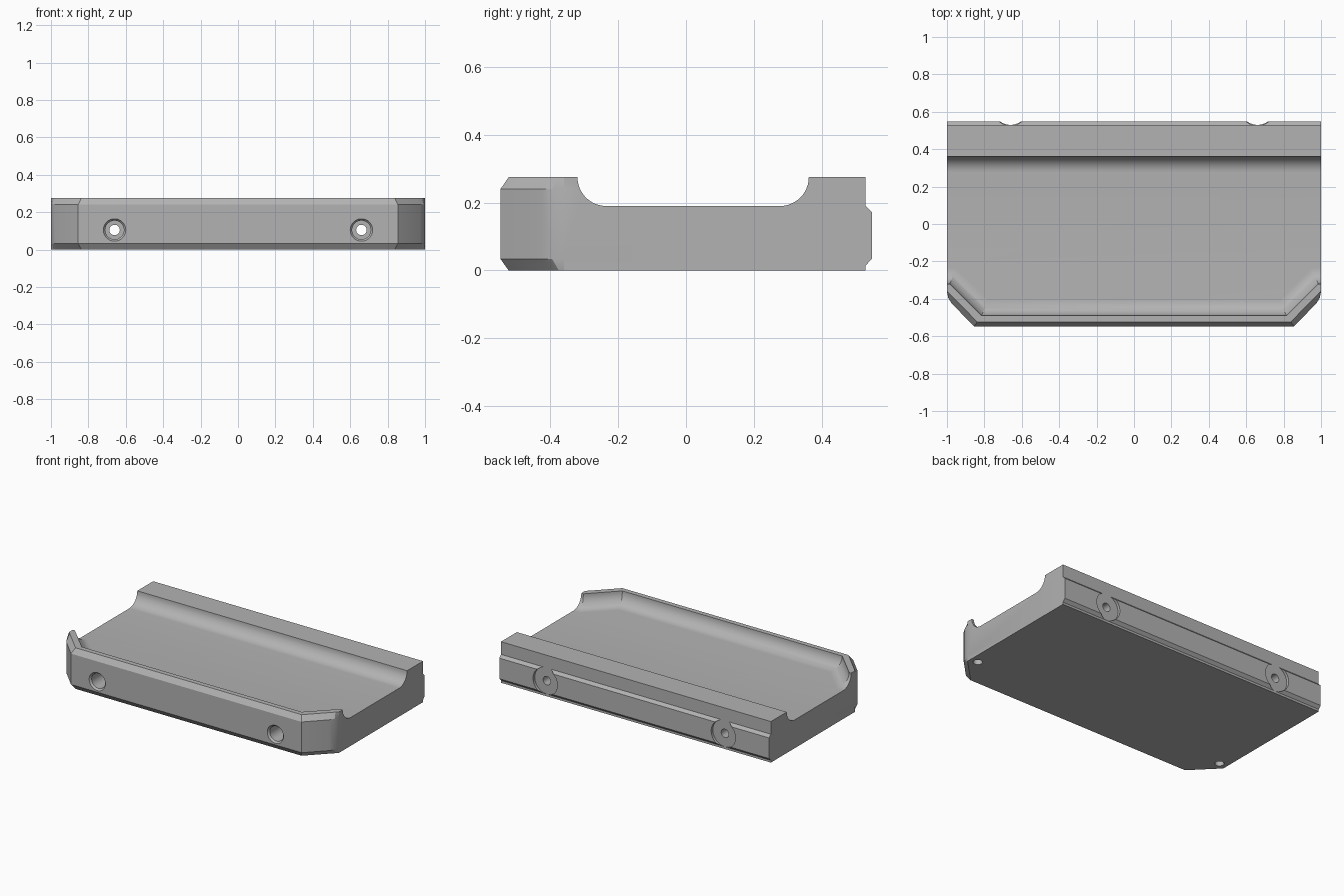
import bpy, bmesh, math
from mathutils import Matrix

if "Cube" in bpy.data.objects:
    bpy.data.objects.remove(bpy.data.objects["Cube"])

grey = bpy.data.materials.new("plain grey")
grey.use_nodes = True
COLOUR = (0.45, 0.45, 0.45, 1)
grey.diffuse_color = COLOUR
grey.node_tree.nodes["Principled BSDF"].inputs["Base Color"].default_value = COLOUR

TOP, FLOOR, BACK = 0.275, 0.19, 0.53
HOLE_X, HOLE_Z = 0.66, 0.105


def make_object(name, bm):
    bmesh.ops.recalc_face_normals(bm, faces=bm.faces)
    mesh = bpy.data.meshes.new(name)
    bm.to_mesh(mesh)
    bm.free()
    mesh.materials.append(grey)
    obj = bpy.data.objects.new(name, mesh)
    bpy.context.collection.objects.link(obj)
    return obj


def loft(name, rings):
    """Solid skinned through rings that have equal point counts."""
    bm = bmesh.new()
    loops = [[bm.verts.new(p) for p in ring] for ring in rings]
    for a, b in zip(loops, loops[1:]):
        for i in range(len(a)):
            j = (i + 1) % len(a)
            bm.faces.new((a[i], a[j], b[j], b[i]))
    bm.faces.new(loops[0])
    bm.faces.new(loops[-1])
    return make_object(name, bm)


def mirrored(half, z):
    """Close a right-hand outline across x = 0 at height z."""
    return [(x, y, z) for x, y in half] + [(-x, y, z) for x, y in reversed(half)]


def cylinder(name, profile, turn, position):
    """Stack of circles given as (radius, distance along the axis)."""
    place = Matrix.Translation(position) @ turn
    n = 48
    rings = [[place @ Matrix.Rotation(math.tau * i / n, 4, 'Z') @ Matrix.Translation((r, 0, d)).to_translation()
              for i in range(n)] for r, d in profile]
    return loft(name, rings)


def combine(target, tool, operation='DIFFERENCE'):
    tool.hide_render = True
    mod = target.modifiers.new("shape", 'BOOLEAN')
    mod.object, mod.operation, mod.solver = tool, operation, 'EXACT'
    bpy.context.view_layer.objects.active = target
    bpy.ops.object.modifier_apply(modifier=mod.name)
    bpy.data.objects.remove(tool)


# Tray body: clipped front corners, chamfered front edges
wide = [(1, BACK), (1, -0.36), (0.993, -0.395), (0.975, -0.425), (0.855, -0.547)]
slim = [(1, BACK), (1, -0.36), (0.985, -0.375), (0.962, -0.398), (0.838, -0.523)]
body = loft("tray_body", [mirrored(slim, 0), mirrored(wide, 0.034),
                          mirrored(wide, 0.24), mirrored(slim, TOP)])

# Trough with a rounded foot that follows the front lip
radius = TOP - FLOOR
mitre = math.tan(math.pi / 8)


def trough_ring(d, z):
    half = [(1.1, 0.362 - d), (1.1, -0.32 + d),
            (0.985 - mitre * d, -0.32 + d), (0.815 - mitre * d, -0.49 + d)]
    return mirrored(half, z)


steps = 12
rings = [trough_ring(0, 0.4)]
for i in range(steps + 1):
    t = math.pi / 2 * i / steps
    rings.append(trough_ring(radius * (1 - math.cos(t)), TOP - radius * math.sin(t)))
combine(body, loft("trough_cutter", rings))

# Rear rail with bevelled edges
rail = [(BACK - 0.03, 0.015), (BACK, 0.015), (0.548, 0.034),
        (0.548, 0.172), (BACK, 0.19), (BACK - 0.03, 0.19)]
combine(body, loft("rear_rail", [[(x, y, z) for y, z in rail] for x in (-1, 1)]), 'UNION')

# Rail recesses, stepped screw holes and underside sockets
to_back = Matrix.Rotation(-math.pi / 2, 4, 'X')
for x in (-HOLE_X, HOLE_X):
    spot = (x, 0, HOLE_Z)
    combine(body, cylinder("recess_cutter", [(0.09, BACK), (0.09, 0.7)], to_back, spot))
    combine(body, cylinder("screw_cutter", [(0.06, -0.7), (0.06, -0.547), (0.05, -0.535), (0.05, -0.35),
                                            (0.028, -0.35), (0.028, 0.7)], to_back, spot))
    side = math.copysign(0.945, x)
    combine(body, cylinder("socket_cutter", [(0.028, -0.1), (0.028, 0.1)],
                           Matrix.Identity(4), (side, -0.33, 0)))

# Smooth curved surfaces, keep the edges crisp
body.select_set(True)
bpy.context.view_layer.objects.active = body
bpy.ops.object.shade_smooth_by_angle(angle=math.radians(20))
